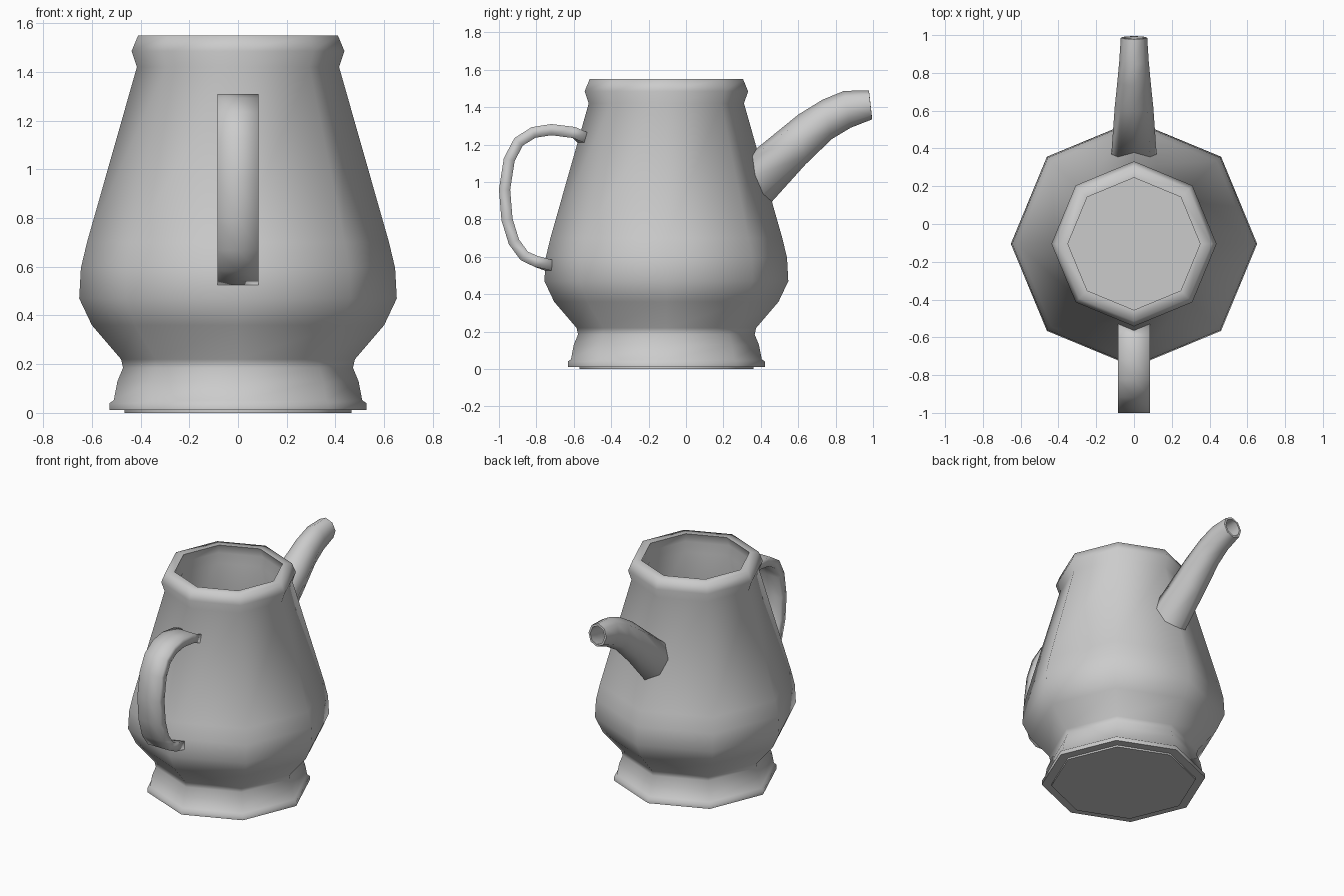
import bpy, math
from mathutils import Vector

cube = bpy.data.objects.get("Cube")
if cube:
    bpy.data.objects.remove(cube, do_unlink=True)

CY = -0.105          # body axis in y
SIDES = 8
SLOPE = math.tan(math.pi / SIDES)

grey = bpy.data.materials.new("plain grey")
grey.use_nodes = True
grey.diffuse_color = (0.6, 0.6, 0.6, 1)
grey.node_tree.nodes["Principled BSDF"].inputs["Base Color"].default_value = (0.6, 0.6, 0.6, 1)


def make(name, verts, faces, angle):
    mesh = bpy.data.meshes.new(name)
    mesh.from_pydata(verts, [], faces)
    mesh.update()
    mesh.materials.append(grey)
    ob = bpy.data.objects.new(name, mesh)
    bpy.context.collection.objects.link(ob)
    bpy.ops.object.select_all(action='DESELECT')
    ob.select_set(True)
    bpy.context.view_layer.objects.active = ob
    bpy.ops.object.mode_set(mode='EDIT')
    bpy.ops.mesh.select_all(action='SELECT')
    bpy.ops.mesh.normals_make_consistent(inside=False)
    bpy.ops.object.mode_set(mode='OBJECT')
    bpy.ops.object.shade_smooth_by_angle(angle=math.radians(angle))
    return ob


def bridge(rings, n):
    """Quads joining successive rings of n points."""
    return [(r * n + i, r * n + (i + 1) % n, (r + 1) * n + (i + 1) % n, (r + 1) * n + i)
            for r in range(rings - 1) for i in range(n)]


def wall_radius(z):
    """Corner radius of the octagonal body at a height."""
    for (r0, z0), (r1, z1) in zip(OUTER, OUTER[1:]):
        if z0 <= z <= z1 and z1 > z0:
            return r0 + (r1 - r0) * (z - z0) / (z1 - z0)
    return OUTER[-1][0]


def on_wall(x, z, side):
    return Vector((x, CY + side * (wall_radius(z) - SLOPE * abs(x)), z))


# Body: octagonal lathe with an outer and an inner wall
OUTER = [(0.465, 0), (0.465, 0.012), (0.527, 0.012), (0.527, 0.04), (0.51, 0.052),
         (0.495, 0.13), (0.472, 0.185), (0.48, 0.22), (0.6, 0.36), (0.652, 0.47),
         (0.645, 0.595), (0.62, 0.7), (0.415, 1.42), (0.437, 1.485), (0.41, 1.55)]
INNER = [(0.35, 1.55), (0.375, 1.485), (0.355, 1.42), (0.56, 0.7), (0.585, 0.595),
         (0.59, 0.47), (0.54, 0.37), (0.43, 0.23), (0.42, 0.19), (0.44, 0.06)]
profile = OUTER + INNER
verts = []
for r, z in profile:
    for k in range(SIDES):
        a = math.tau * k / SIDES
        verts.append((r * math.cos(a), CY + r * math.sin(a), z))
faces = bridge(len(profile), SIDES)
last = (len(profile) - 1) * SIDES
faces.append(tuple(range(SIDES)))
centre = len(verts)
verts.append((0, CY, 0.06))
faces += [(last + i, last + (i + 1) % SIDES, centre) for i in range(SIDES)]
make("pot_body", verts, faces, 80)

# Handle: flat strap swept along a loop, with its ends fitted to the body
path = [(-0.53, 1.238), (-0.60, 1.265), (-0.72, 1.28), (-0.815, 1.265), (-0.895, 1.215),
        (-0.945, 1.12), (-0.97, 0.96), (-0.957, 0.8), (-0.92, 0.68), (-0.865, 0.605),
        (-0.80, 0.575), (-0.72, 0.555)]
path = [Vector((0, y, z)) for y, z in path]
W, T = 0.085, 0.03
section = [(-W, T), (0, T), (W, T), (W, -T), (0, -T), (-W, -T)]
verts = []
for i, p in enumerate(path):
    t = (path[min(i + 1, len(path) - 1)] - path[max(i - 1, 0)]).normalized()
    out = Vector((0, t.z, -t.y))
    if out.dot(p - Vector((0, -0.7, 0.92))) < 0:
        out = -out
    for x, d in section:
        v = p + out * d + Vector((x, 0, 0))
        if i in (0, len(path) - 1):
            v = on_wall(x, v.z, -1)
        verts.append(v)
n = len(section)
faces = bridge(len(path), n)
faces += [tuple(range(n)), tuple(range(len(verts) - n, len(verts)))]
make("handle", verts, faces, 100)

# Spout: tapering hollow tube; each ring has a top point, a bottom point and a half width
rings = [((0.385, 1.18), (0.46, 0.895), 0.12), ((0.60, 1.36), (0.64, 1.095), 0.102),
         ((0.73, 1.44), (0.78, 1.23), 0.088), ((0.845, 1.487), (0.88, 1.29), 0.078),
         ((0.978, 1.49), (0.995, 1.335), 0.07)]
# Turn the tube back inside at the tip
rings += [((0.98, 1.475), (0.994, 1.35), 0.056), ((0.85, 1.465), (0.88, 1.315), 0.06),
          ((0.73, 1.415), (0.775, 1.255), 0.068)]
verts = []
for i, (top, bottom, half) in enumerate(rings):
    top, bottom = Vector((0, *top)), Vector((0, *bottom))
    mid, up = (top + bottom) / 2, (top - bottom) / 2
    for k in range(SIDES):
        a = math.tau * k / SIDES
        v = mid + up * math.cos(a) + Vector((half * math.sin(a), 0, 0))
        if i == 0:
            v = on_wall(v.x, v.z, 1)
        verts.append(v)
faces = bridge(len(rings), SIDES)
faces.append(tuple(range(len(verts) - SIDES, len(verts))))
faces.append(tuple(range(SIDES)))
make("spout", verts, faces, 70)
